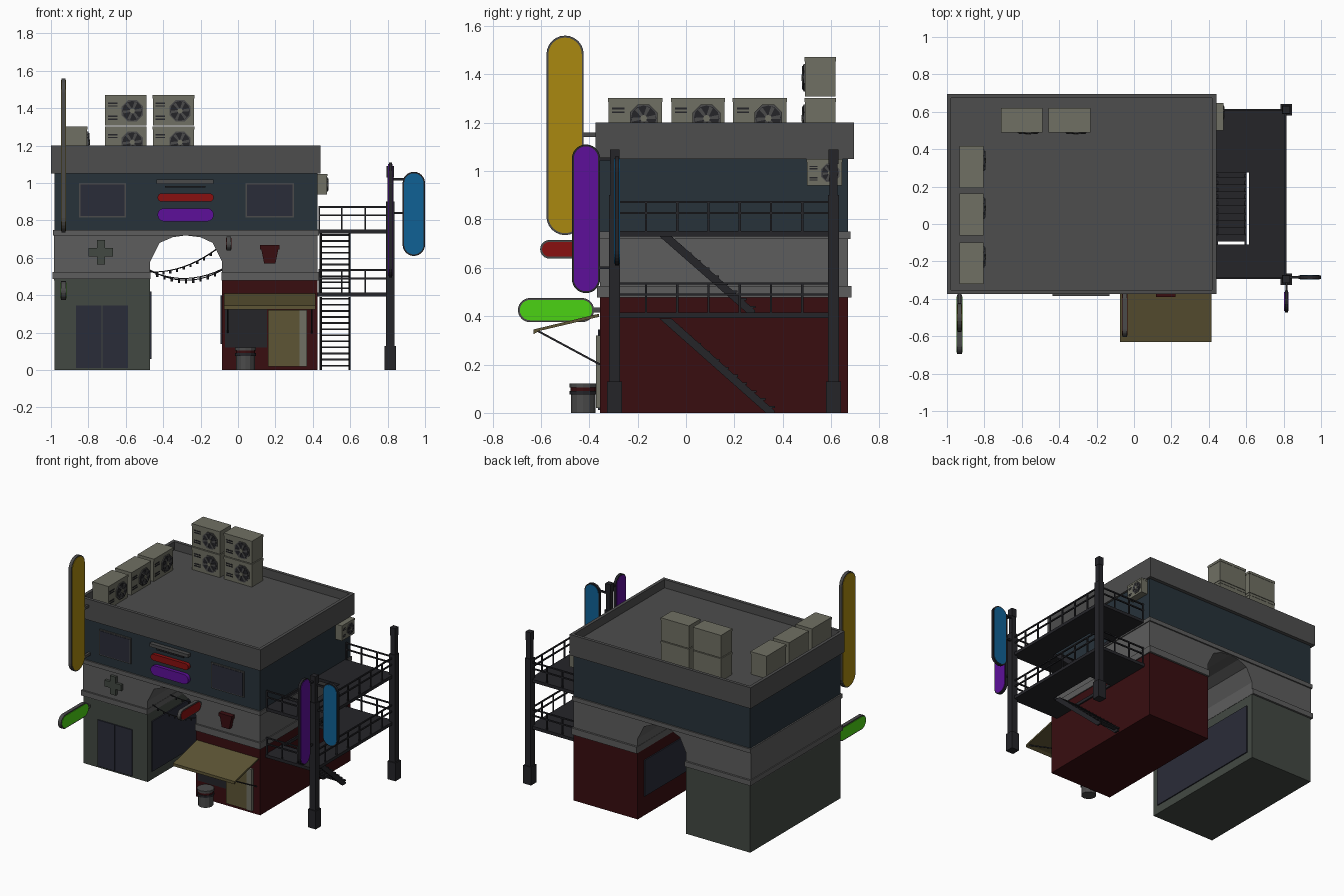
import bpy, bmesh, math
from mathutils import Matrix, Vector

if "Cube" in bpy.data.objects:
    bpy.data.objects.remove(bpy.data.objects["Cube"])

def material(name, *c):
    m = bpy.data.materials.new(name)
    m.diffuse_color = (*c, 1)
    m.use_nodes = True
    m.node_tree.nodes["Principled BSDF"].inputs["Base Color"].default_value = m.diffuse_color
    return m

CONCRETE = material("concrete", .075, .075, .075)
PLASTER = material("plaster", .11, .11, .11)
NAVY = material("navy_wall", .02, .032, .042)
RED = material("dark_red_wall", .04, .004, .005)
SAGE = material("sage_wall", .055, .066, .055)
GLASS = material("glass", .023, .025, .04)
METAL = material("dark_metal", .018, .018, .022)
STEEL = material("steel", .07, .07, .07)
CASING = material("casing", .16, .16, .125)
CANVAS = material("canvas", .11, .09, .035)
YELLOW = material("yellow_sign", .4, .25, .005)
PURPLE = material("purple_sign", .11, .005, .32)
BLUE = material("blue_sign", .005, .12, .3)
GREEN = material("green_sign", .07, .65, .007)
SCARLET = material("red_sign", .25, .005, .005)

def finish(name, bm, mat):
    bmesh.ops.recalc_face_normals(bm, faces=bm.faces)
    me = bpy.data.meshes.new(name)
    bm.to_mesh(me)
    bm.free()
    me.materials.append(mat)
    ob = bpy.data.objects.new(name, me)
    bpy.context.collection.objects.link(ob)
    return ob

def prism(name, pts, axis, a, b, mat):
    """Extrude a 2D outline along an axis from a to b."""
    i = "xyz".index(axis)
    def at(p, d):
        v = list(p)
        v.insert(i, d)
        return v
    bm = bmesh.new()
    f = bm.faces.new([bm.verts.new(at(p, a)) for p in pts])
    new = bmesh.ops.extrude_face_region(bm, geom=[f])["geom"]
    d = Vector((0, 0, 0))
    d[i] = b - a
    bmesh.ops.translate(bm, verts=[g for g in new if isinstance(g, bmesh.types.BMVert)], vec=d)
    return finish(name, bm, mat)

def box(name, x0, x1, y0, y1, z0, z1, mat):
    return prism(name, [(x0, y0), (x1, y0), (x1, y1), (x0, y1)], "z", z0, z1, mat)

def beam(name, p, q, t, mat):
    p, q = Vector(p), Vector(q)
    bm = bmesh.new()
    m = Matrix.Translation((p + q) / 2) @ (q - p).to_track_quat("Z", "Y").to_matrix().to_4x4()
    bmesh.ops.create_cube(bm, size=1, matrix=m @ Matrix.Diagonal((t, t, (q - p).length, 1)))
    return finish(name, bm, mat)

def ngon(cx, cy, r, n, start=0):
    return [(cx + r * math.cos(start + math.tau * k / n), cy + r * math.sin(start + math.tau * k / n)) for k in range(n)]

def pill(u0, u1, v0, v1, inset=0, n=7):
    u0, u1, v0, v1 = u0 + inset, u1 - inset, v0 + inset, v1 - inset
    r = min(u1 - u0, v1 - v0) / 2
    pts = []
    for q, (cx, cy) in enumerate([(u1 - r, v1 - r), (u0 + r, v1 - r), (u0 + r, v0 + r), (u1 - r, v0 + r)]):
        for k in range(n):
            a = (q + k / (n - 1)) * math.pi / 2
            p = (cx + r * math.cos(a), cy + r * math.sin(a))
            if not pts or (Vector(p) - Vector(pts[-1])).length > 1e-4:
                pts.append(p)
    return pts[:-1] if (Vector(pts[0]) - Vector(pts[-1])).length < 1e-4 else pts

def sign(name, axis, c, t, rect, mat, rim=STEEL):
    prism(name + "_rim", pill(*rect), axis, c - t / 2, c + t / 2, rim)
    prism(name + "_face", pill(*rect, inset=.008), axis, c - t / 2 - .003, c + t / 2 + .003, mat)

# Building masses
Y0, Y1 = -.355, .67
box("left_ground_block", -.98, -.47, Y0, Y1, 0, .49, SAGE)
box("right_ground_block", -.085, .425, Y0, Y1, 0, .48, RED)
prism("arched_middle_storey", [(-.985, .48), (-.47, .48), (-.47, .58), (-.42, .68), (-.35, .71), (-.28, .72),
      (-.2, .71), (-.135, .68), (-.085, .58), (-.085, .48), (.425, .48), (.425, .74), (-.985, .74)], "y", Y0, Y1, PLASTER)
box("upper_storey", -.98, .425, Y0, Y1, .74, 1.06, NAVY)
box("upper_trim", -.99, .432, Y0 - .01, Y1 + .01, .72, .75, PLASTER)
box("left_lower_trim", -.992, -.468, Y0 - .012, Y1 + .014, .488, .525, PLASTER)
box("right_lower_trim", -.087, .432, Y0 - .012, Y1 + .014, .478, .525, PLASTER)

# Roof with sunken deck inside the parapet
roof = box("roof", -1, .44, -.375, .695, 1.05, 1.2, CONCRETE)
bm = bmesh.new()
bm.from_mesh(roof.data)
top = max(bm.faces, key=lambda f: f.calc_center_median().z)
bmesh.ops.inset_region(bm, faces=[top], thickness=.032)
bmesh.ops.translate(bm, verts=top.verts, vec=(0, 0, -.06))
# keep the parapet rim by adding the inner walls
bm.free()
bm = bmesh.new()
bm.from_mesh(roof.data)
top = max(bm.faces, key=lambda f: f.calc_center_median().z)
bmesh.ops.inset_region(bm, faces=[top], thickness=.032)
low = bmesh.ops.extrude_face_region(bm, geom=[top])["geom"]
bmesh.ops.translate(bm, verts=[g for g in low if isinstance(g, bmesh.types.BMVert)], vec=(0, 0, -.06))
if top.is_valid:
    bmesh.ops.delete(bm, geom=[top], context="FACES_ONLY")
bm.to_mesh(roof.data)
bm.free()

# Front windows and double door
def framed(name, x0, x1, z0, z1):
    box(name + "_frame", x0, x1, Y0 - .008, Y0 + .01, z0, z1, STEEL)
    box(name + "_glass", x0 + .008, x1 - .008, Y0 - .011, Y0, z0 + .008, z1 - .008, GLASS)

framed("left_window", -.85, -.6, .815, 1)
framed("right_window", .04, .3, .815, 1)
for x in (-.865, -.725):
    box("door_leaf", x, x + .136, Y0 - .008, Y0, .012, .345, GLASS)
box("left_passage_window", -.475, -.462, -.31, .62, .06, .42, GLASS)
box("right_passage_window", -.093, -.08, -.29, .6, .14, .4, GLASS)

# Shop front and awning
box("shop_opening", -.07, .155, Y0 - .004, Y0, .12, .34, METAL)
box("shop_door", .16, .33, Y0 - .012, Y0, .02, .32, CANVAS)
box("shop_door_jamb", .33, .37, Y0 - .018, Y0, .02, .32, CASING)
prism("awning", [(-.36, .41), (-.63, .345), (-.63, .325), (-.61, .338), (-.36, .397)], "x", -.075, .415, CANVAS)
for x in (-.055, .395):
    beam("awning_strut", (x, -.615, .34), (x, -.355, .2), .008, METAL)

# Barrel by the shop
for z0, z1, r, m in ((0, .075, .05, STEEL), (.075, .09, .057, METAL), (.09, .105, .052, RED), (.105, .122, .057, STEEL)):
    prism("barrel", ngon(.04, -.425, r, 12), "z", z0, z1, m)

# Wall signs
box("lamp_bar", -.435, -.13, Y0 - .03, Y0, .995, 1.018, STEEL)
box("lamp_bar_bracket", -.39, -.175, Y0 - .015, Y0, .975, .985, METAL)
for n, z0, z1, m in (("red_wall_sign", .9, .945, SCARLET), ("purple_wall_sign", .795, .865, PURPLE)):
    prism(n, pill(-.43, -.13, z0, z1), "y", Y0 - .025, Y0, m)
a, b = .022, .066
prism("cross_sign", [(-.733 + u, .63 + v) for u, v in ((-a, -b), (a, -b), (a, -a), (b, -a), (b, a), (a, a),
      (a, b), (-a, b), (-a, a), (-b, a), (-b, -a), (-a, -a))], "y", Y0 - .02, Y0, SAGE)
prism("cup_sign", [(.14, .57), (.2, .57), (.215, .645), (.125, .645)], "y", Y0 - .03, Y0, RED)
box("cup_sign_lid", .118, .222, Y0 - .035, Y0, .645, .668, RED)

# Projecting signs
sign("yellow_sign", "x", -.933, .022, (-.577, -.423, .735, 1.56), YELLOW)
sign("green_sign", "x", -.933, .025, (-.695, -.38, .375, .475), GREEN)
sign("red_sign", "x", -.05, .024, (-.603, -.365, .638, .715), SCARLET)
sign("purple_sign", "x", .815, .018, (-.472, -.355, .495, 1.11), PURPLE, METAL)
sign("blue_sign", "y", -.285, .018, (.88, 1, .61, 1.06), BLUE, METAL)
for z in (.8, 1.15):
    beam("yellow_sign_bracket", (-.933, -.44, z), (-.933, Y0, z), .018, STEEL)
beam("green_sign_bracket", (-.933, -.4, .425), (-.933, Y0, .425), .02, STEEL)
beam("red_sign_bracket", (-.05, -.4, .68), (-.05, Y0, .68), .02, STEEL)
for z in (.6, 1.05):
    beam("purple_sign_bracket", (.815, -.38, z), (.815, -.29, z), .012, METAL)
for z in (.84, 1.02):
    beam("blue_sign_bracket", (.815, -.285, z), (.9, -.285, z), .012, METAL)

# Poles
for y in (-.295, .61):
    for z0, z1, h in ((0, .13, .031), (.13, .9, .023), (.9, 1.03, .017), (1.03, 1.09, .02)):
        box("pole", .815 - h, .815 + h, y - h, y + h, z0, z1, METAL)

# Decks with stair opening, railings and stairs
def deck(z):
    for x0, x1, y0, y1 in ((.425, .815, -.295, -.11), (.425, .815, .275, .615), (.615, .815, -.11, .275), (.425, .435, -.11, .275)):
        box("deck", x0, x1, y0, y1, z - .022, z, METAL)
    for h in (.075, .12):
        beam("side_rail", (.81, -.295, z + h), (.81, .61, z + h), .009, METAL)
        for y in (-.29, .61):
            beam("end_rail", (.43, y, z + h), (.81, y, z + h), .009, METAL)
    for k in range(1, 7):
        y = -.295 + .905 * k / 7
        beam("side_post", (.81, y, z), (.81, y, z + .12), .009, METAL)
    for y in (-.29, .61):
        for x in (.435, .555, .68):
            beam("end_post", (x, y, z), (x, y, z + .12), .009, METAL)

def stair(y0, z0, y1, z1, n):
    for x in (.437, .59):
        prism("stair_stringer", [(y0, z0), (y0 + .05, z0), (y1, z1 + .01), (y1, z1), (y1 - .035, z1)], "x", x, x + .012, METAL)
    for k in range(n):
        t = (k + .5) / n
        y, z = y0 + .015 + (y1 - y0 - .015) * t, z0 + (z1 - z0) * t
        box("stair_tread", .437, .602, y - .018, y + .022, z + .003, z + .012, METAL)

deck(.752)
deck(.415)
stair(-.11, .73, .285, .415, 10)
stair(-.11, .39, .365, 0, 12)

# Air conditioners: one unit facing -y, repeated as linked copies
unit = [box("ac_casing", -.11, .11, -.06, .065, 0, .157, CASING),
        box("ac_lid", -.112, .112, -.063, .067, .145, .163, CASING),
        prism("ac_fan_ring", ngon(.035, .078, .062, 8, math.pi / 8), "y", -.067, -.06, STEEL),
        prism("ac_fan_well", ngon(.035, .078, .053, 12), "y", -.069, -.06, METAL),
        prism("ac_fan_hub", ngon(.035, .078, .014, 8), "y", -.075, -.06, CASING)]
for k in range(6):
    c, s = math.cos(k * math.pi / 3), math.sin(k * math.pi / 3)
    unit.append(prism("ac_fan_blade", [(.035 + u * c - v * s, .078 + u * s + v * c) for u, v in
                ((.01, -.004), (.05, -.002), (.048, .014), (.01, .006))], "y", -.073, -.068, STEEL))
for z in (.03, .045, .1, .115):
    unit.append(box("ac_vent", -.095, -.045, -.063, -.06, z, z + .007, METAL))

quarter = Matrix.Rotation(math.pi / 2, 4, "Z")
spots = [Matrix.Translation((x, .553, z)) for x in (-.6, -.345) for z in (1.14, 1.308)]
spots += [Matrix.Translation((-.867, y, 1.14)) @ quarter for y in (-.21, .05, .305)]
spots.append(Matrix.Translation((.44, .573, .94)) @ quarter @ Matrix.Diagonal((.66, .6, .67, 1)))
for i, m in enumerate(spots):
    for part in unit:
        ob = part if i == 0 else part.copy()
        if i:
            bpy.context.collection.objects.link(ob)
        ob.matrix_world = m

# String lights across the passage
def string_lights(p, q, sag, n=10):
    p, q = Vector(p), Vector(q)
    pts = [p.lerp(q, k / n) - Vector((0, 0, 4 * sag * (k / n) * (1 - k / n))) for k in range(n + 1)]
    for u, v in zip(pts, pts[1:]):
        beam("light_cable", u, v, .005, METAL)
    for v in pts[1:-1]:
        prism("light_bulb", ngon(v.x, v.y, .006, 6), "z", v.z - .016, v.z, METAL)

string_lights((-.47, -.3, .535), (-.085, -.22, .535), .055)
string_lights((-.47, -.1, .53), (-.085, .05, .54), .045)
string_lights((-.47, .2, .525), (-.11, -.3, .65), .035)
